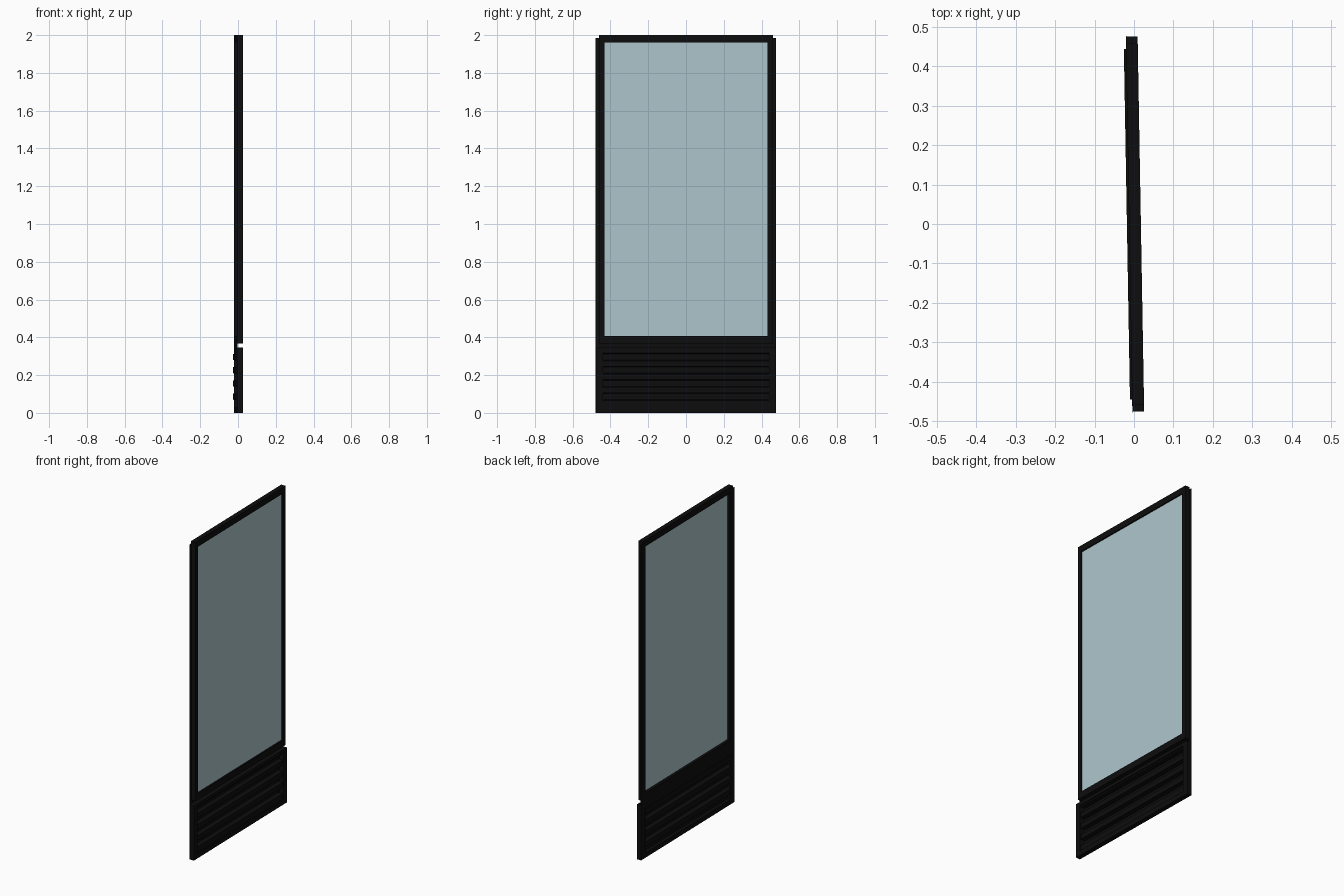
import bpy, bmesh
from math import radians
from mathutils import Matrix

if "Cube" in bpy.data.objects:
    bpy.data.objects.remove(bpy.data.objects["Cube"])

# The whole panel is turned about one degree around z
TURN = Matrix.Translation((0.001, 0, 0)) @ Matrix.Rotation(radians(1), 4, 'Z')


def material(name, rgba):
    m = bpy.data.materials.new(name)
    m.diffuse_color = rgba
    m.use_nodes = True
    m.node_tree.nodes["Principled BSDF"].inputs["Base Color"].default_value = m.diffuse_color
    return m


black = material("black_metal", (0.004, 0.004, 0.004, 1))
glass = material("pale_glass", (0.42, 0.56, 0.61, 0.7))


def finish(name, bm, mat):
    bmesh.ops.recalc_face_normals(bm, faces=bm.faces)
    me = bpy.data.meshes.new(name)
    bm.to_mesh(me)
    bm.free()
    me.transform(TURN)
    me.materials.append(mat)
    ob = bpy.data.objects.new(name, me)
    bpy.context.collection.objects.link(ob)
    return ob


def box(name, x, y, z, mat=black):
    bm = bmesh.new()
    bmesh.ops.create_cube(bm, size=1)
    for v in bm.verts:
        v.co = [(a + b) / 2 + c * (b - a) for (a, b), c in zip((x, y, z), v.co)]
    return finish(name, bm, mat)


BACK, FLANGE, FRONT = -0.0135, -0.0115, 0.0165

# Side posts: thin back flange, narrower deep upper post, full lower post
for side, s in (("left", -1), ("right", 1)):
    def span(a, b):
        return tuple(sorted((s * a, s * b)))
    box(side + "_flange", (BACK, FLANGE), span(0.432, 0.478), (0, 1.985))
    box(side + "_upper_post", (FLANGE, FRONT), span(0.432, 0.46), (0.367, 1.985))
    box(side + "_lower_post", (FLANGE, FRONT), span(0.44, 0.476), (0, 0.345))

# Rails
box("top_rail", (BACK, FRONT), (-0.46, 0.46), (1.962, 2.0))
box("middle_rail", (FLANGE, FRONT), (-0.44, 0.44), (0.367, 0.408))
box("middle_flange", (BACK, FLANGE), (-0.44, 0.44), (0.31, 0.408))
box("lower_panel_rail", (FLANGE, FRONT), (-0.44, 0.44), (0.325, 0.345))
box("bottom_rail", (BACK, FRONT), (-0.44, 0.44), (0, 0.03))

# Glass pane
box("glass_pane", (0.004, 0.008), (-0.435, 0.435), (0.40, 1.97), glass)

# Ribbed lower sheet, ribs standing proud at the back
profile = [(0.010, 0.02)]
for i in range(4):
    z = 0.07 + 0.07 * i
    profile += [(0.010, z - 0.004), (-0.0165, z), (-0.0165, z + 0.032), (0.010, z + 0.036)]
profile.append((0.010, 0.335))
bm = bmesh.new()
rows = [[bm.verts.new((x + d, y, z)) for x, z in profile]
        for y, d in ((-0.445, 0), (0.445, 0), (0.445, -0.0025), (-0.445, -0.0025))]
for r in range(4):
    a, b = rows[r], rows[(r + 1) % 4]
    for i in range(len(profile) - 1):
        bm.faces.new((a[i], a[i + 1], b[i + 1], b[i]))
for i in (0, -1):
    bm.faces.new([row[i] for row in rows])
finish("ribbed_sheet", bm, black)
